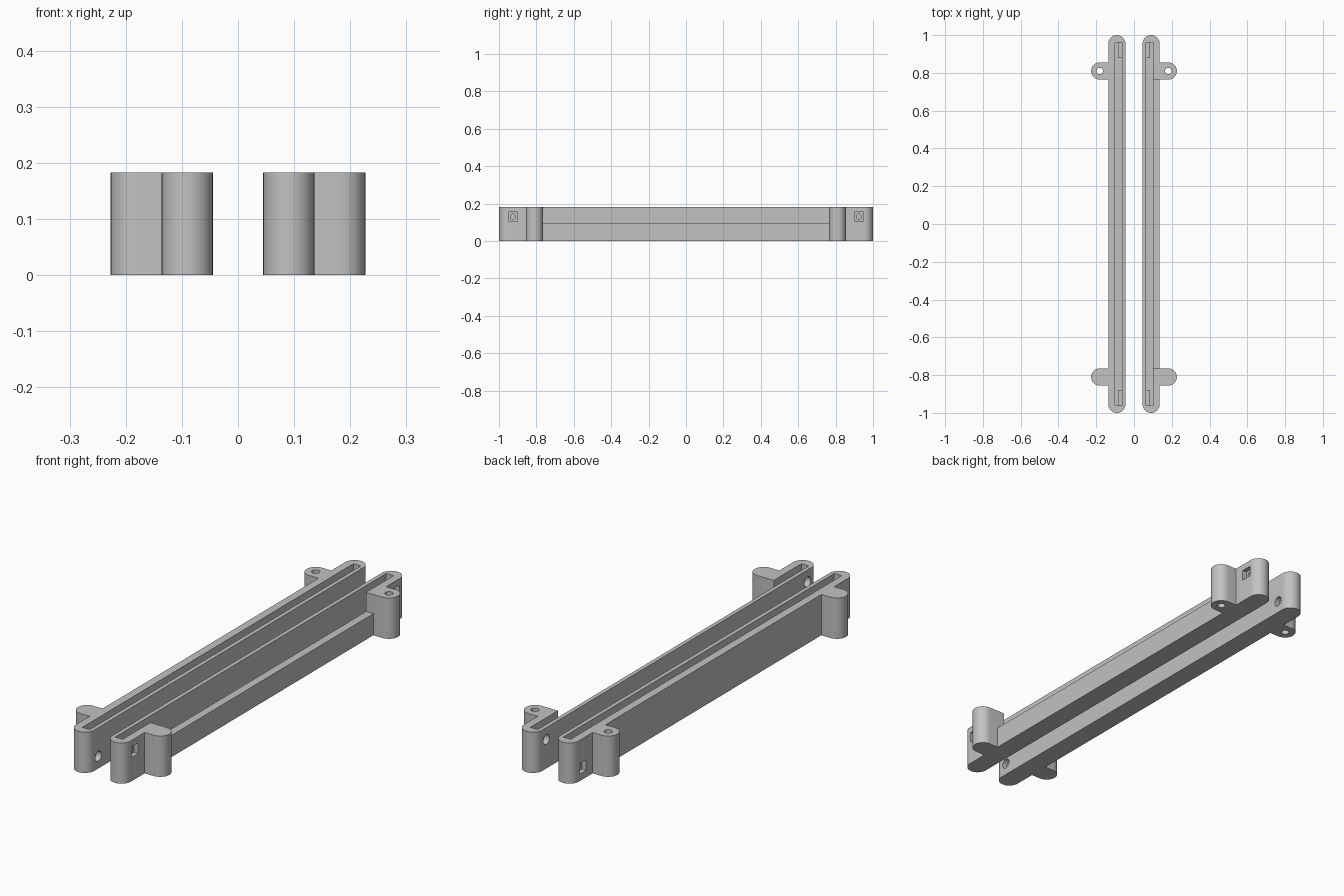
import bpy, bmesh, math
from mathutils import Matrix

cube = bpy.data.objects.get("Cube")
if cube:
    bpy.data.objects.remove(cube, do_unlink=True)

H = 0.183          # rail height
R = 0.0455         # radius of rail and tab ends
RAIL_X = 0.0905    # rail centre line
TAB_X = 0.1815     # tab hole centre
TAB_Y = 0.81
SCREW_Y = 0.925

grey = bpy.data.materials.new("light_grey")
grey.use_nodes = True
grey.diffuse_color = (0.54, 0.54, 0.54, 1)
grey.node_tree.nodes["Principled BSDF"].inputs["Base Color"].default_value = (0.54, 0.54, 0.54, 1)


def to_object(bm, name):
    bmesh.ops.recalc_face_normals(bm, faces=bm.faces)
    mesh = bpy.data.meshes.new(name)
    bm.to_mesh(mesh)
    bm.free()
    mesh.materials.append(grey)
    obj = bpy.data.objects.new(name, mesh)
    bpy.context.scene.collection.objects.link(obj)
    return obj


def arc(cx, cy, start, end, steps=20):
    angles = [math.radians(start + (end - start) * i / steps) for i in range(steps + 1)]
    return [(cx + R * math.cos(a), cy + R * math.sin(a)) for a in angles]


def box(name, x0, x1, y0, y1, z0, z1):
    bm = bmesh.new()
    bmesh.ops.create_cube(bm, size=1)
    bmesh.ops.scale(bm, vec=(abs(x1 - x0), y1 - y0, z1 - z0), verts=bm.verts)
    bmesh.ops.translate(bm, vec=((x0 + x1) / 2, (y0 + y1) / 2, (z0 + z1) / 2), verts=bm.verts)
    return to_object(bm, name)


def rod(name, radius, length, centre, along_x=False):
    bm = bmesh.new()
    bmesh.ops.create_cone(bm, cap_ends=True, segments=24, radius1=radius,
                          radius2=radius, depth=length)
    if along_x:
        bmesh.ops.rotate(bm, matrix=Matrix.Rotation(math.pi / 2, 3, 'Y'), verts=bm.verts)
    bmesh.ops.translate(bm, vec=centre, verts=bm.verts)
    return to_object(bm, name)


def rail(name, side, screw_z, outer_wall_z):
    # Rounded bar with two rounded mounting tabs, drawn as one outline
    edge = RAIL_X + R
    outline = arc(RAIL_X, -1 + R, 180, 360)
    for y in (-TAB_Y, TAB_Y):
        outline += [(edge, y - R)] + arc(TAB_X, y, -90, 90) + [(edge, y + R)]
    outline += arc(RAIL_X, 1 - R, 0, 180)
    bm = bmesh.new()
    face = bm.faces.new([bm.verts.new((side * x, y, 0)) for x, y in outline])
    top = bmesh.ops.extrude_face_region(bm, geom=[face])["geom"]
    bmesh.ops.translate(bm, vec=(0, 0, H),
                        verts=[v for v in top if isinstance(v, bmesh.types.BMVert)])
    body = to_object(bm, name)

    # Long slot, narrower beside the low screw blocks at each end
    inner, middle, outer = side * 0.063, side * 0.084, side * 0.1
    cutters = [
        box("slot_cutter", inner, outer, -0.88, 0.88, 0.02, 0.3),
        box("slot_end_cutter", middle, outer, -0.96, 0.96, 0.02, 0.3),
        box("slot_top_cutter", inner, outer, -0.96, 0.96, screw_z + 0.022, 0.3),
        rod("tab_hole_cutter", 0.017, 1, (side * TAB_X, TAB_Y, 0)),
    ]
    # Outer wall lowered between the tabs
    if outer_wall_z < H:
        span = TAB_Y - R
        cutters.append(box("wall_cutter", side * 0.09, side * 0.2,
                           -span, span, outer_wall_z, 0.3))
    # Screw holes from the inner side and square nut pockets on the outer side
    for y in (-SCREW_Y, SCREW_Y):
        cutters += [
            rod("screw_head_cutter", 0.022, 0.04, (side * 0.05, y, screw_z), True),
            rod("screw_cutter", 0.014, 0.1, (side * 0.08, y, screw_z), True),
            box("nut_cutter", side * 0.115, side * 0.16, y - 0.024, y + 0.024,
                screw_z - 0.024, screw_z + 0.024),
        ]
    for cutter in cutters:
        mod = body.modifiers.new(cutter.name, 'BOOLEAN')
        mod.operation = 'DIFFERENCE'
        mod.solver = 'EXACT'
        mod.object = cutter
    bpy.context.view_layer.update()
    graph = bpy.context.evaluated_depsgraph_get()
    carved = bpy.data.meshes.new_from_object(body.evaluated_get(graph))
    body.modifiers.clear()
    body.data = carved
    for cutter in cutters:
        bpy.data.objects.remove(cutter, do_unlink=True)
    return body


rails = [rail("left_rail", 1, 0.13, 0.097), rail("right_rail", -1, 0.055, H)]

bpy.ops.object.select_all(action='DESELECT')
for obj in rails:
    obj.select_set(True)
bpy.context.view_layer.objects.active = rails[0]
bpy.ops.object.shade_smooth_by_angle(angle=math.radians(30))
